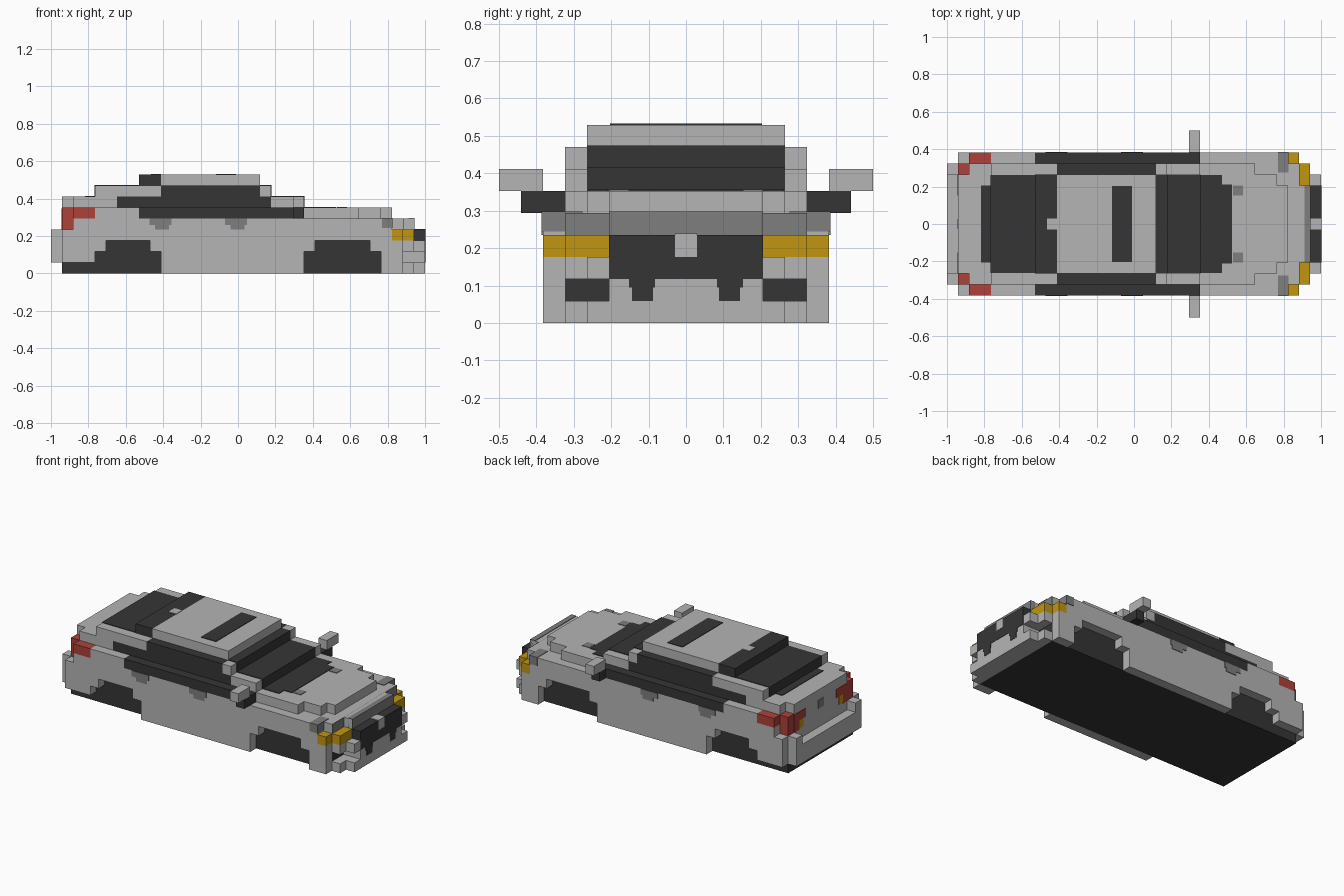
import bpy, bmesh

cube = bpy.data.objects.get("Cube")
if cube:
    bpy.data.objects.remove(cube, do_unlink=True)

U = 2 / 34   # one block; x runs 0..34 from tail to nose, y is measured from the middle
E = 0.06     # thickness of painted plates, in blocks


def material(name, r, g, b):
    m = bpy.data.materials.new(name)
    m.diffuse_color = (r, g, b, 1)
    m.use_nodes = True
    m.node_tree.nodes["Principled BSDF"].inputs["Base Color"].default_value = (r, g, b, 1)
    return m


GREY = material("light grey paint", 0.462, 0.462, 0.462)
DARK = material("dark grey glass", 0.036, 0.036, 0.036)
MID = material("mid grey trim", 0.209, 0.209, 0.209)
YELLOW = material("yellow lamp", 0.539, 0.305, 0.005)
RED = material("red lamp", 0.429, 0.053, 0.042)


def finish(name, bm, mat):
    bmesh.ops.recalc_face_normals(bm, faces=bm.faces)
    mesh = bpy.data.meshes.new(name)
    bm.to_mesh(mesh)
    bm.free()
    mesh.materials.append(mat)
    ob = bpy.data.objects.new(name, mesh)
    bpy.context.collection.objects.link(ob)


def prism(bm, profile, y0, y1):
    """Extrude an x-z outline from y0 to y1 (all in blocks)."""
    f = bm.faces.new([bm.verts.new((-1 + x * U, y0 * U, z * U)) for x, z in profile])
    out = bmesh.ops.extrude_face_region(bm, geom=[f])
    for v in out["geom"]:
        if isinstance(v, bmesh.types.BMVert):
            v.co.y = y1 * U


def outline(name, mat, profile, y0, y1):
    bm = bmesh.new()
    prism(bm, profile, y0, y1)
    prism(bm, profile, -y1, -y0)
    finish(name, bm, mat)


def pair(name, mat, x0, x1, y0, y1, z0, z1):
    outline(name, mat, [(x0, z0), (x1, z0), (x1, z1), (x0, z1)], y0, y1)


def block(name, mat, x0, x1, half, z0, z1):
    bm = bmesh.new()
    prism(bm, [(x0, z0), (x1, z0), (x1, z1), (x0, z1)], -half, half)
    finish(name, bm, mat)


# Side panels with stepped wheel arches
outline("side_panel", GREY, [
    (1, 1), (4, 1), (4, 2), (5, 2), (5, 3), (9, 3), (9, 2), (10, 2), (10, 0),
    (23, 0), (23, 2), (24, 2), (24, 3), (29, 3), (29, 2), (30, 2), (30, 0),
    (32, 0), (32, 3), (31, 3), (31, 5), (2, 5), (2, 4), (1, 4)], 5.5, 6.5)

# Underside and wheels
block("floor", DARK, 1, 32, 5.5, 0, 1)
block("rear_wheels", DARK, 4, 10, 5.5, 0, 3)
block("front_wheels", DARK, 23, 30, 5.5, 0, 3)

# Core of the body
block("tail_lower", GREY, 1, 4, 5.5, 1, 4)
block("tail_upper", GREY, 2, 4, 5.5, 4, 6)
block("boot_face", GREY, 1, 2, 4.5, 4, 7)
block("body_core", GREY, 4, 30, 5.5, 3, 5)
block("rear_bumper", GREY, 0, 1, 5.5, 1, 3)
pair("rear_bumper_end", GREY, 0, 1, 4.5, 5.5, 3, 4)

# Nose and front bumper
block("bumper_lip_inner", GREY, 32, 33, 5.5, 0, 1)
block("bumper_lip", GREY, 33, 34, 4.5, 0, 1)
block("fog_recess", DARK, 30, 32, 5.5, 1, 2)
block("bumper_middle", GREY, 32, 34, 3.5, 1, 2)
block("bumper_upper_inner", GREY, 30, 33, 5.5, 2, 3)
block("bumper_upper", GREY, 33, 34, 4.5, 2, 3)
block("nose_core", GREY, 30, 32, 5.5, 3, 5)
block("nose_tip", GREY, 32, 33, 3.5, 3, 5)
block("grille_top", DARK, 33, 34, 3.5, 3, 4)
block("grille_plate", DARK, 33.9, 34 + E / 2, 3.5, 2, 3.98)
pair("grille_tooth", DARK, 33.9, 34 + E / 2, 1.5, 2.45, 1, 2)
pair("grille_tooth_shoulder", DARK, 33.9, 34 + E / 2, 1.4, 2.6, 1.6, 2)
block("grille_badge", GREY, 33, 34 + E, 0.5, 3, 4 + E)
block("nose_band_inner", MID, 31.9, 32 + E, 5.5, 4, 5)
block("nose_band", MID, 32.5, 33 + E, 3.5, 4, 5 + E)
pair("nose_corner_trim", MID, 30.1, 31 + E, 4.7, 6.5 + E, 4.15, 5 + E)
pair("front_lamp_corner", YELLOW, 31, 32, 5.5, 6.5, 3, 4)
pair("front_lamp", YELLOW, 32, 33, 3.5, 5.5, 3, 4)

# Hood, stepped at the front
block("hood", GREY, 4, 28, 5.5, 5, 6)
block("hood_front", GREY, 28, 30, 4.5, 5, 6)
block("hood_tip", GREY, 30, 31, 3.5, 5, 6)
pair("hood_vent", MID, 26, 26.9, 2.6, 3.5, 5.9, 6 + E)

# Belt line: tail lamps, rear quarter, lower side glass
pair("tail_lamp", RED, 1, 2, 4.5, 5.5, 4, 6)
pair("tail_lamp_side", RED, 2, 4, 5.5, 6.5, 5, 6)
pair("tail_lamp_inner", RED, 1 - E, 1.1, 2.6, 4.5, 5, 5.9)
pair("tail_lamp_lower", RED, 1 - E, 1.1, 3.7, 4.5, 4, 5)
pair("tail_indicator", YELLOW, 1 - E, 1.1, 3, 3.7, 4.1, 5)
block("boot_badge", MID, 1 - E, 1.1, 0.45, 5, 5.9)
pair("rear_quarter", GREY, 4, 8, 5.5, 6.5, 5, 6)
pair("side_glass_lower", DARK, 8, 23, 5.5, 6.5, 5, 6)
for start in (8.95, 15.8):
    pair("door_handle", MID, start, start + 2, 6.4, 6.5 + E, 4.4, 5)
    pair("door_handle_base", MID, start + 0.5, start + 1.8, 6.4, 6.5 + E, 4, 4.4)

# Cabin
block("boot_deck", GREY, 2, 6, 5.5, 6, 7)
block("side_glass_middle", DARK, 6, 20, 5.5, 6, 7)
block("windscreen_base", GREY, 20, 23, 5.5, 6, 7)
block("rear_pillar", GREY, 4, 10, 5.5, 7, 8)
block("side_glass_upper", DARK, 10, 19, 5.5, 7, 8)
block("front_pillar", GREY, 19, 20, 5.5, 7, 8)
block("roof", GREY, 10, 19, 4.5, 8, 9)
block("rear_window_top", DARK, 8, 10, 4.5, 8, 9)
block("roof_notch", GREY, 9.1, 10, 0.5, 8.9, 9 + E)
block("sunroof", DARK, 15, 16.8, 3.45, 8.9, 9 + E)

# Windscreen and rear window, running down the steps
block("windscreen_upper", DARK, 19, 20 + E, 4.5, 7, 8 + E)
block("windscreen_lower", DARK, 20, 23 + E, 4.5, 6, 7 + E)
block("cowl", DARK, 23, 25, 4.45, 5.9, 6 + E)
block("cowl_front", DARK, 25, 25.9, 3.6, 5.9, 6 + E)
block("rear_window", DARK, 4 - E, 8, 4.45, 7, 8 + E)
block("rear_window_foot", DARK, 3.1, 4, 3.5, 6.9, 7 + E)

# Door mirrors
pair("mirror_arm", DARK, 22, 23, 6.5, 7.5, 5, 6)
pair("mirror", GREY, 22, 23, 6.5, 8.5, 6, 7)
